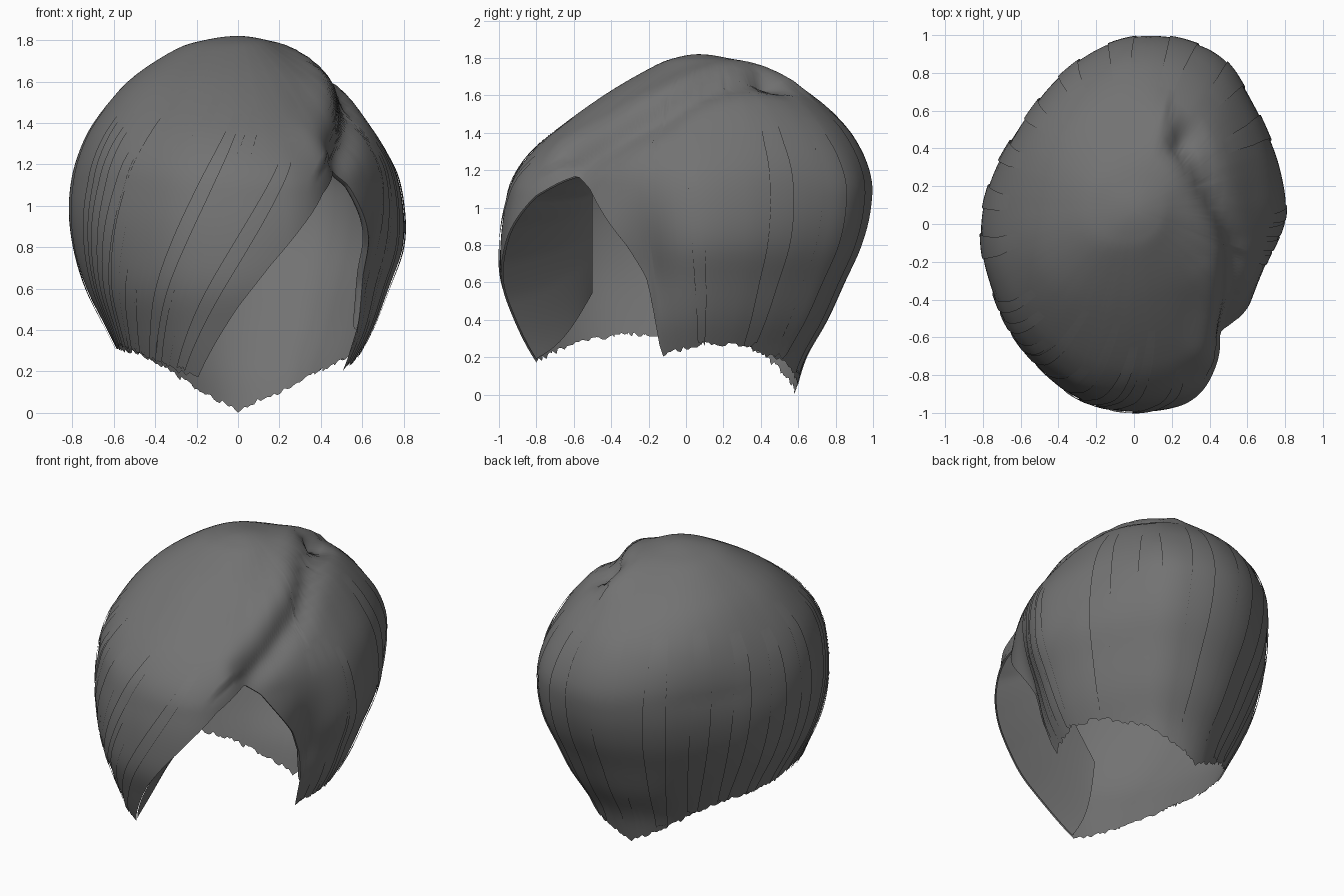
import bpy, math, random
from mathutils import Vector

if "Cube" in bpy.data.objects:
    bpy.data.objects.remove(bpy.data.objects["Cube"])

random.seed(4)
hair = bpy.data.materials.new("charcoal_hair")
hair.diffuse_color = (0.17, 0.17, 0.17, 1)
hair.use_nodes = True
hair.node_tree.nodes["Principled BSDF"].inputs["Base Color"].default_value = hair.diffuse_color

# Profile: heights from crown to nape, with reach in four directions
Z = [1.82, 1.80, 1.75, 1.6, 1.4, 1.2, 1.0, 0.8, 0.6, 0.4, 0.2, 0.0]
LEFT = [0, .16, .31, .53, .69, .78, .81, .79, .73, .63, .53, .43]
RIGHT = [0, .13, .23, .46, .62, .74, .79, .79, .72, .64, .53, .43]
BACK = [0, .15, .33, .65, .88, .97, .97, .92, .83, .74, .63, .57]
FRONT = [0, .13, .25, .49, .73, .90, .96, .985, .98, .92, .85, .77]

# Widest outline seen from above
OUTLINE = [(.15, .99), (-.07, .97), (-.3, .85), (-.5, .65), (-.62, .48), (-.74, .27),
           (-.81, -.02), (-.75, -.35), (-.5, -.77), (-.25, -.95), (.1, -.99),
           (.35, -.93), (.45, -.8), (.5, -.6), (.61, -.44), (.72, -.25),
           (.77, -.1), (.8, .1), (.78, .22), (.7, .48), (.59, .7), (.48, .88)]
RADII = sorted((math.degrees(math.atan2(y, x)) % 360, math.hypot(x, y)) for x, y in OUTLINE)

# Lower edge height by angle, including the face opening at front right
HEM = [(10, .26), (30, .25), (55, .17), (75, .07), (90, 0), (110, .1), (130, .2),
       (150, .28), (180, .3), (210, .31), (230, .27), (256, .16), (264, .36),
       (270, .51), (279, .71), (288.5, .9), (297, 1.06), (308, 1.18), (316, 1.1),
       (324, .96), (333, .8), (341, .61), (344, .4), (345.5, .2)]

# Parting crease running from the whorl to the opening
PART = [Vector(p) for p in ((.26, .44, 1.66), (.42, .12, 1.6), (.53, -.1, 1.5),
                            (.52, -.4, 1.33), (.46, -.57, 1.2))]
CORE = Vector((0, 0, .9))


def lookup(table, a):
    """Linear interpolation in a table that wraps at 360 degrees."""
    a %= 360
    pts = [(table[-1][0] - 360, table[-1][1])] + table + [(table[0][0] + 360, table[0][1])]
    for (a0, v0), (a1, v1) in zip(pts, pts[1:]):
        if a0 <= a <= a1:
            return v0 + (v1 - v0) * (a - a0) / (a1 - a0)


def radius(a, step):
    return sum(lookup(RADII, a + d * step) for d in range(-3, 4)) / 7


def curve(vals, k, start):
    """Smooth curve through the values at position k."""
    i = min(int(k), len(vals) - 2)
    t = k - i
    p = [start] + vals + [2 * vals[-1] - vals[-2]]
    a, b, c, d = p[i:i + 4]
    return b + .5 * t * (c - a + t * (2 * a - 5 * b + 4 * c - d + t * (3 * (b - c) + d - a)))


def height(k):
    return curve(Z, k, Z[1])


def level(z):
    """Profile position that has height z."""
    lo, hi = 0.0, 11.0
    for _ in range(30):
        mid = (lo + hi) / 2
        if height(mid) > z:
            lo = mid
        else:
            hi = mid
    return lo


def part_distance(p):
    """Distance to the crease, and whether p lies on its fringe side."""
    best, fringe = 9, False
    for a, b in zip(PART, PART[1:]):
        e = b - a
        t = max(0, min(1, (p - a).dot(e) / e.length_squared))
        d = p - a.lerp(b, t)
        dist = Vector((d.x, d.y, d.z * .7)).length
        if dist < best:
            best, fringe = dist, e.x * d.y - e.y * d.x < 0
    return best, fringe


def point(a, k, offset=0.0):
    """Point on the hair surface at angle a and profile position k."""
    c, s = math.cos(math.radians(a)), math.sin(math.radians(a))
    side = RIGHT if c > 0 else LEFT
    end = BACK if s > 0 else FRONT
    prof = (c * c * curve(side, k, -side[1]) / max(side)
            + s * s * curve(end, k, -end[1]) / max(end))
    z = height(k)
    # the outline evens out towards the crown
    up = max(0, min(1, (z - 1.1) / .5))
    r = (radius(a, 2) * (1 - up) + radius(a, 11) * up) * prof
    # fuller left shoulder
    if c < 0:
        r *= 1 + .05 * up * (2 * s * c) ** 2
    # side lock tucks in beside the face
    da = (a - 341 + 180) % 360 - 180
    r *= 1 - .11 * math.exp(-(da / 13) ** 2 - ((z - .7) / .33) ** 2)
    # crown leans slightly back
    p = Vector((r * c, r * s + .07 * max(0, min(1, (z - 1.35) / .45)), z))
    d, fringe = part_distance(p)
    w = (p - PART[0]).length
    dent = .04 * math.exp(-(d / .075) ** 2) + .035 * math.exp(-(w / .08) ** 2)
    puff = .03 * min(1, d / .06) * math.exp(-((d - .13) / .1) ** 2) if fringe else 0
    return p + (p - CORE).normalized() * (puff - dent + offset)


def sheet(name, cols, closed=False):
    """Smooth surface from columns of points."""
    n = len(cols[0])
    verts = [v for col in cols for v in col]
    faces = []
    for i in range(len(cols) if closed else len(cols) - 1):
        i2 = (i + 1) % len(cols)
        for j in range(n - 1):
            faces.append((i * n + j, i * n + j + 1, i2 * n + j + 1, i2 * n + j))
    me = bpy.data.meshes.new(name)
    me.from_pydata(verts, [], faces)
    me.materials.append(hair)
    ob = bpy.data.objects.new(name, me)
    bpy.context.collection.objects.link(ob)
    # weld the crown
    weld = ob.modifiers.new("weld", 'WELD')
    weld.merge_threshold = .0005
    for f in me.polygons:
        f.use_smooth = True
    return ob


# Main shell with a slightly ragged hem
cols = []
for i in range(240):
    a = i * 1.5
    z = lookup(HEM, a)
    if not 256 < a < 346 and a != 90:
        z += random.uniform(0, .025)
    end = level(z)
    cols.append([point(a, end * j / 44) for j in range(45)])
sheet("hair_shell", cols, closed=True)

# Flap folding inwards from the fringe edge
cols = []
for i in range(41):
    s = i / 40
    a = 257 + 51 * s
    edge = point(a, level(lookup(HEM, a)), -.01)
    f = max(0, min(1, edge.z - .17))
    inner = Vector((-.12 + .45 * f, -.5, .53 + .6 * f))
    col = []
    for j in range(13):
        u = j / 12
        sag = Vector((-.03, 0, -.06)) * math.sin(math.pi * u) * (1 - f)
        col.append(edge.lerp(inner, u) + sag)
    cols.append(col)
sheet("fringe_flap", cols)


# Rolled edge of the side lock
cols = []
for i in range(41):
    a = 308 + 36 * i / 40
    z = lookup(HEM, a)
    cols.append([point(a, level(z + dz), off) for dz, off in
                 ((0, 0), (-.005, -.02), (.02, -.035), (.06, -.035), (.1, -.025))])
sheet("side_lock_edge", cols)


# Thin overlapping locks, swept sideways at the fringe
def lock(name, a, width, top, slant, offset):
    low = max(lookup(HEM, a + width * f) for f in (-.5, 0, .5)) + .005
    cols = []
    for i in range(7):
        f = i / 6 - .5
        tip = low + random.uniform(0, .03)
        col = []
        for j in range(31):
            t = j / 30
            z = top + (tip - top) * t
            spread = .55 + .45 * math.sin(math.pi * min(1, t * .7 + .15))
            lift = offset * min(1, t * 8)
            col.append(point(a + width * f * spread + slant * (1 - t), level(z), lift))
        cols.append(col)
    sheet(name, cols)


for i in range(9):
    lock("fringe_lock", 250 - i * 6, 5, random.uniform(1.3, 1.6), 38 - i * 3,
         random.uniform(.004, .009))
for i in range(9):
    lock("back_lock", 186 - i * 19, 9, random.uniform(1.4, 1.55), 4,
         random.uniform(.004, .009))
for i in range(4):
    lock("side_lock", 350 + i * 6, 5, random.uniform(1.15, 1.35), -6,
         random.uniform(.004, .009))
